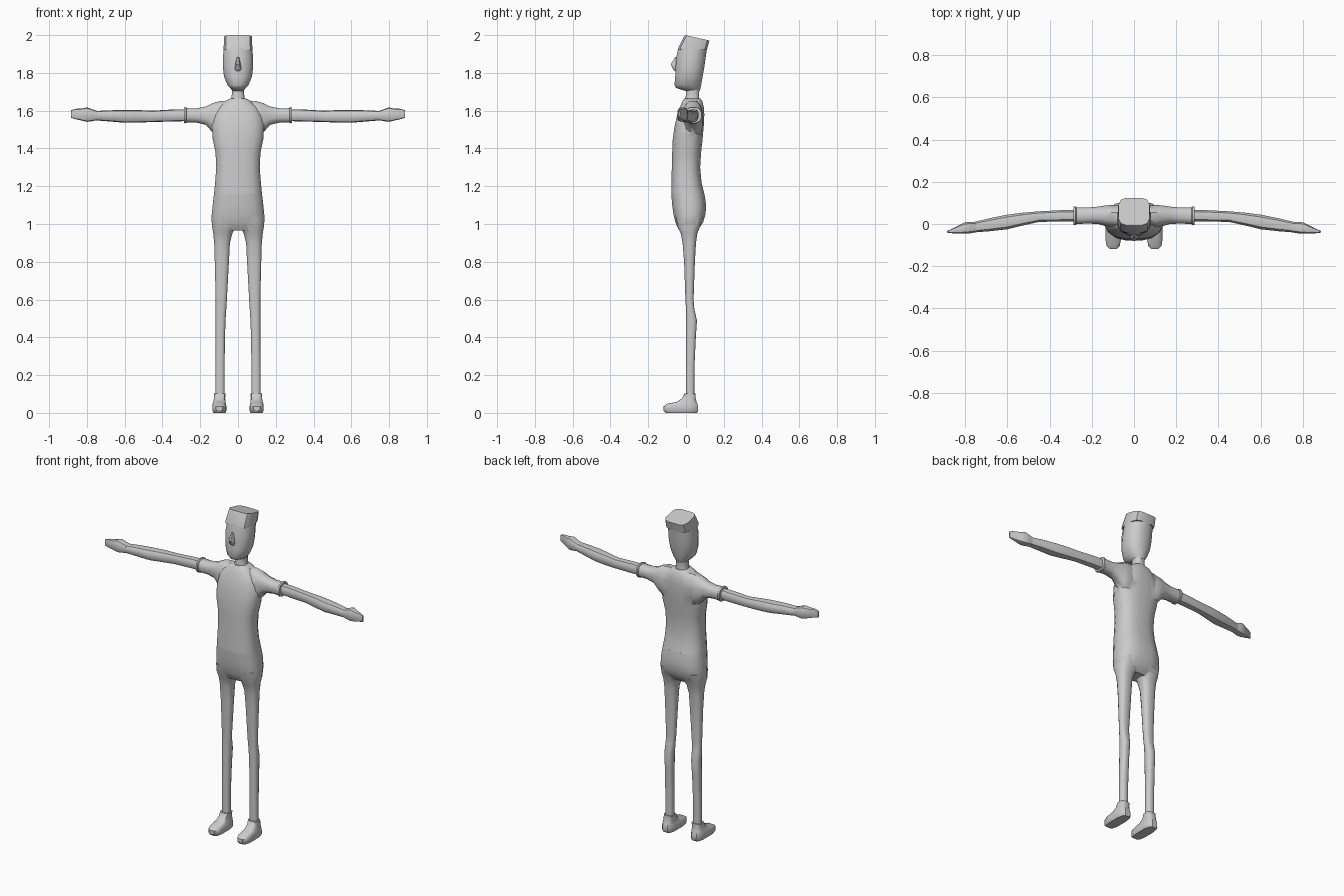
import bpy, bmesh, math


def loft(name, rings, axis='z', n=12, p=0.8, slope=0.0, mirror=False, angle=40):
    """Skin rounded rings (t, a0, a1, b0, b1); slope tilts the last ring along y."""
    bm = bmesh.new()
    loops = []
    for k, (t, a0, a1, b0, b1) in enumerate(rings):
        loop = []
        for i in range(n):
            w = 2 * math.pi * (i + 0.5) / n
            c, s = math.cos(w), math.sin(w)
            m = max(abs(math.cos(math.pi / n)), 0.01) ** p
            a = (a0 + a1) / 2 + (a1 - a0) / 2 * math.copysign(min(1, abs(c) ** p / m), c)
            b = (b0 + b1) / 2 + (b1 - b0) / 2 * math.copysign(min(1, abs(s) ** p / m), s)
            if axis == 'z':
                z = t + (slope * (b - b0) if k == len(rings) - 1 else 0)
                loop.append(bm.verts.new((a, b, z)))
            else:
                loop.append(bm.verts.new((t, a, b)))
        loops.append(loop)
    for l0, l1 in zip(loops, loops[1:]):
        for i in range(n):
            j = (i + 1) % n
            bm.faces.new((l0[i], l0[j], l1[j], l1[i]))
    bm.faces.new(loops[0])
    bm.faces.new(loops[-1])
    bmesh.ops.recalc_face_normals(bm, faces=bm.faces)
    me = bpy.data.meshes.new(name)
    bm.to_mesh(me)
    bm.free()
    ob = bpy.data.objects.new(name, me)
    bpy.context.collection.objects.link(ob)
    if mirror:
        ob.modifiers.new('Mirror', 'MIRROR').use_clip = False
    smooth(ob, angle)
    return ob


def smooth(ob, angle):
    bpy.ops.object.select_all(action='DESELECT')
    ob.select_set(True)
    bpy.context.view_layer.objects.active = ob
    bpy.ops.object.shade_smooth_by_angle(angle=math.radians(angle))


def flipped(rings, axis):
    """The same rings on the other side of x = 0."""
    if axis == 'x':
        return [(-t, a0, a1, b0, b1) for t, a0, a1, b0, b1 in rings]
    return [(t, -a1, -a0, b0, b1) for t, a0, a1, b0, b1 in rings]


def merge_pair(body, rings, axis, p):
    """Union a left and right limb into a body part."""
    for r in (rings, flipped(rings, axis)):
        limb = loft('limb', r, axis, p=p)
        mod = body.modifiers.new('Union', 'BOOLEAN')
        mod.operation = 'UNION'
        mod.solver = 'EXACT'
        mod.object = limb
        bpy.context.view_layer.objects.active = body
        bpy.ops.object.modifier_apply(modifier=mod.name)
        bpy.data.objects.remove(limb)
    smooth(body, 50)


def sym(rows):
    return [(z, -h, h, y0, y1) for z, h, y0, y1 in rows]


# Shirt: torso with two short sleeves
shirt = loft('shirt', sym([
    (1.16, .127, -.078, .097), (1.22, .121, -.077, .082), (1.30, .115, -.075, .075),
    (1.38, .119, -.073, .080), (1.45, .134, -.070, .088), (1.52, .138, -.060, .094),
    (1.58, .128, -.046, .097), (1.62, .105, -.032, .094), (1.65, .068, -.018, .086),
    (1.665, .042, -.008, .075)]), n=16, p=.75)
sleeve = [(.03, .0, .08, 1.50, 1.655), (.10, -.018, .09, 1.455, 1.65),
          (.135, -.01, .088, 1.485, 1.64), (.17, .0, .082, 1.525, 1.622),
          (.22, .002, .078, 1.537, 1.612), (.272, .0, .078, 1.537, 1.613),
          (.276, -.005, .082, 1.533, 1.619), (.286, -.005, .082, 1.535, 1.617)]
merge_pair(shirt, sleeve, 'x', .8)

# Trousers: pelvis with two legs
trousers = loft('trousers', sym([
    (.966, .085, -.035, .055), (.985, .128, -.046, .075), (1.01, .140, -.056, .091),
    (1.05, .139, -.066, .103), (1.10, .134, -.073, .107), (1.161, .127, -.078, .097)]),
    n=16, p=.75)
leg = [(1.04, .010, .136, -.055, .090), (.985, .012, .137, -.044, .074),
       (.95, .030, .131, -.028, .060), (.90, .043, .126, -.018, .053),
       (.80, .048, .123, -.010, .047), (.60, .059, .118, -.003, .040),
       (.55, .062, .118, .0, .044), (.49, .066, .118, .0, .058),
       (.40, .069, .118, .0, .052), (.25, .071, .119, .0, .045),
       (.085, .071, .120, .0, .044)]
merge_pair(trousers, leg, 'z', .75)

# Shoes
loft('shoe', [(.0, .066, .130, -.108, .058), (.012, .061, .136, -.119, .065),
              (.035, .061, .136, -.119, .064), (.048, .064, .134, -.100, .060),
              (.058, .066, .131, -.050, .056), (.078, .068, .127, -.020, .051),
              (.102, .065, .126, -.008, .050)], p=.6, mirror=True)

# Bare arms and hands
loft('arm', [(.26, .013, .066, 1.545, 1.607), (.33, .012, .066, 1.543, 1.607),
             (.45, .010, .060, 1.540, 1.600), (.53, -.008, .053, 1.537, 1.603),
             (.60, -.025, .044, 1.536, 1.603), (.68, -.034, .028, 1.543, 1.602),
             (.76, -.040, .009, 1.549, 1.598)], 'x', n=10, mirror=True)
loft('hand', [(.745, -.039, .010, 1.550, 1.598), (.775, -.044, .010, 1.544, 1.609),
              (.80, -.046, .008, 1.541, 1.617), (.825, -.046, -.004, 1.547, 1.611),
              (.86, -.044, -.022, 1.555, 1.610), (.885, -.041, -.033, 1.562, 1.602)],
     'x', n=10, p=.7, mirror=True)

# Neck and head
loft('neck', sym([(1.63, .048, -.008, .075), (1.665, .035, -.002, .070),
                  (1.70, .031, .0, .070), (1.75, .034, .005, .075)]))
loft('head', sym([(1.705, .028, -.005, .072), (1.72, .042, -.052, .077),
                  (1.735, .055, -.061, .080), (1.78, .074, -.057, .088),
                  (1.83, .080, -.055, .097), (1.88, .080, -.052, .104),
                  (1.935, .075, -.040, .112)]), p=.85)
loft('nose', sym([(1.81, .012, -.060, -.035), (1.822, .018, -.070, -.035),
                  (1.845, .014, -.081, -.035), (1.885, .006, -.057, -.035)]), n=8)

# Flat-topped hair, sloping down toward the back
loft('hair', sym([(1.92, .076, -.042, .110), (1.935, .076, -.040, .114),
                  (2.0, .073, -.006, .124)]), n=12, p=.5, slope=-.22, angle=35)
